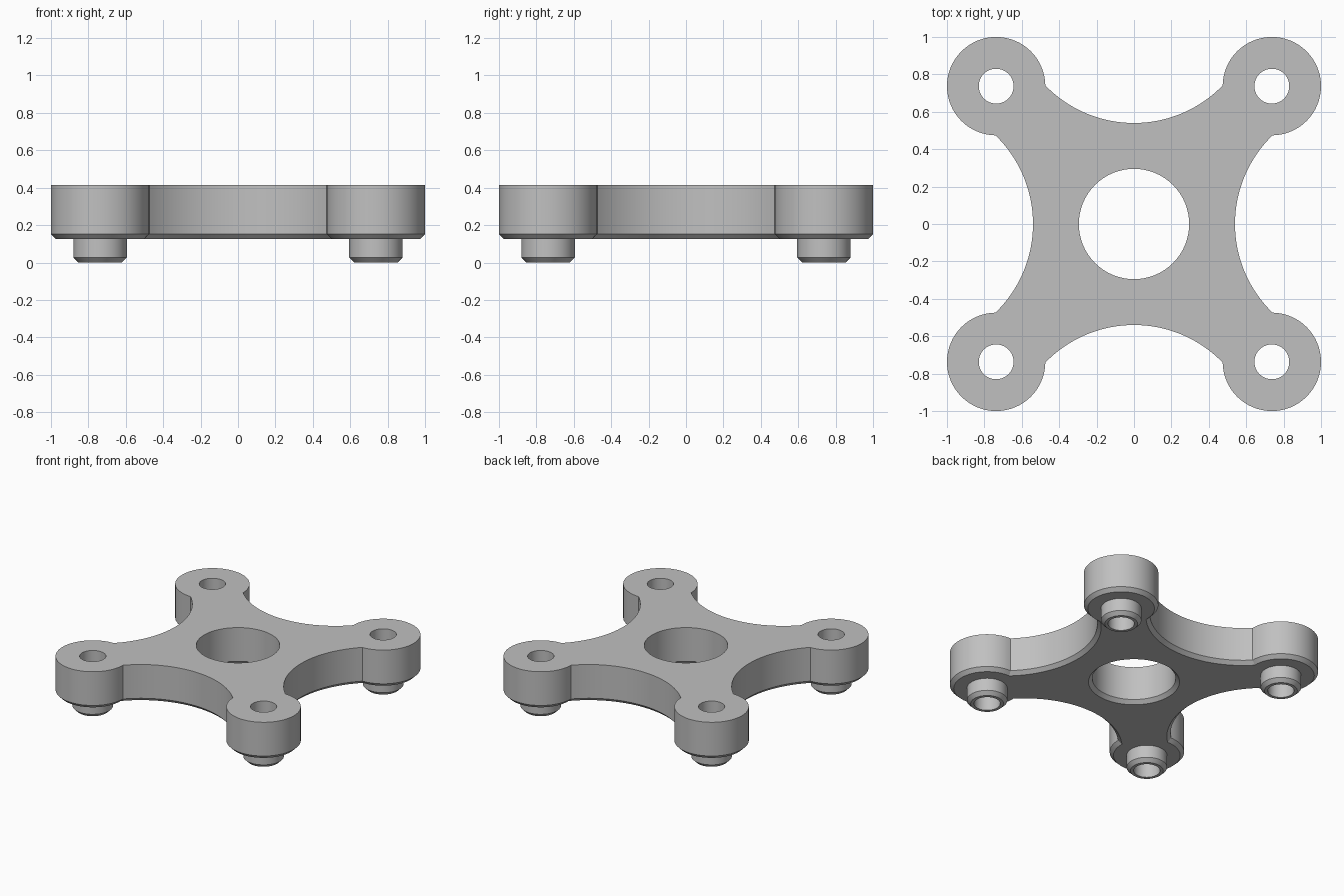
import bpy, bmesh
from math import pi, cos, sin, atan2, radians, sqrt
from mathutils import Vector

cube = bpy.data.objects.get("Cube")
if cube:
    bpy.data.objects.remove(cube)

TOP, BOTTOM = 0.415, 0.125           # plate faces
BOSS, BOSS_R = 0.737, 0.263          # corner boss centre and radius
SCOOP_Y, SCOOP_R = 1.2, 0.66         # concave side arcs
CENTRE_R, BOLT_R, PEG_R = 0.295, 0.093, 0.143
CH = 0.027                           # chamfer size


def arc(centre, r, a0, a1, n):
    return [centre + r * Vector((cos(a0 + (a1 - a0) * i / n),
                                 sin(a0 + (a1 - a0) * i / n))) for i in range(n)]


def circle(centre, r, n=64):
    return arc(Vector(centre), r, 0, 2 * pi, n)


def outline(inset):
    """Four round bosses joined by concave arcs, moved inwards by inset."""
    boss, scoop = Vector((BOSS, BOSS)), Vector((0, SCOOP_Y))
    r, big = BOSS_R - inset, SCOOP_R + inset
    # corner where the boss circle meets the scoop circle
    axis = boss - scoop
    d = axis.length
    along = (big * big - r * r + d * d) / (2 * d)
    axis.normalize()
    side = Vector((axis.y, -axis.x))
    corner = scoop + axis * along + side * sqrt(big * big - along * along)
    to_boss, to_scoop = corner - boss, corner - scoop
    a1 = atan2(to_boss.y, to_boss.x) % (2 * pi)
    s0 = atan2(to_scoop.y, to_scoop.x)
    quarter = arc(boss, r, pi / 2 - a1, a1, 48) + arc(scoop, big, s0, -pi - s0, 32)
    points = []
    for k in range(4):
        c, s = cos(k * pi / 2), sin(k * pi / 2)
        points += [Vector((p.x * c - p.y * s, p.x * s + p.y * c)) for p in quarter]
    return points


bm = bmesh.new()


def ring(points, z):
    verts = [bm.verts.new((p.x, p.y, z)) for p in points]
    for i, v in enumerate(verts):
        bm.edges.new((verts[i - 1], v))
    return verts


def bridge(*rings):
    for a, b in zip(rings, rings[1:]):
        for i in range(len(a)):
            bm.faces.new((a[i - 1], a[i], b[i], b[i - 1]))


def cap(rings, up):
    edges = [bm.edges.get((r[i - 1], r[i])) for r in rings for i in range(len(r))]
    bmesh.ops.triangle_fill(bm, use_beauty=True, edges=edges, normal=(0, 0, up))


# outer wall with chamfered lower edge
wall = [ring(outline(0), TOP), ring(outline(0), BOTTOM + CH), ring(outline(CH), BOTTOM)]
bridge(*wall)
top_loops, bottom_loops = [wall[0]], [wall[-1]]

# central opening with chamfered lower edge
bore = [ring(circle((0, 0), r), z) for r, z in
        ((CENTRE_R, TOP), (CENTRE_R, BOTTOM + CH), (CENTRE_R + CH, BOTTOM))]
bridge(*bore)
top_loops.append(bore[0])
bottom_loops.append(bore[-1])

# bolt holes running down through hollow pegs
for x in (-BOSS, BOSS):
    for y in (-BOSS, BOSS):
        peg = [ring(circle((x, y), r), z) for r, z in
               ((BOLT_R, TOP), (BOLT_R, 0), (PEG_R - CH, 0), (PEG_R, CH), (PEG_R, BOTTOM))]
        bridge(*peg)
        top_loops.append(peg[0])
        bottom_loops.append(peg[-1])

# flat faces
cap(top_loops, 1)
cap(bottom_loops, -1)
bmesh.ops.recalc_face_normals(bm, faces=bm.faces)

mesh = bpy.data.meshes.new("mounting_plate")
bm.to_mesh(mesh)
bm.free()
plate = bpy.data.objects.new("mounting_plate", mesh)
bpy.context.collection.objects.link(plate)

# plain grey
grey = bpy.data.materials.new("plain_grey")
grey.use_nodes = True
colour = (0.53, 0.53, 0.53, 1)
grey.diffuse_color = colour
grey.node_tree.nodes["Principled BSDF"].inputs["Base Color"].default_value = colour
mesh.materials.append(grey)

bpy.ops.object.select_all(action='DESELECT')
plate.select_set(True)
bpy.context.view_layer.objects.active = plate
bpy.ops.object.shade_smooth_by_angle(angle=radians(25))
